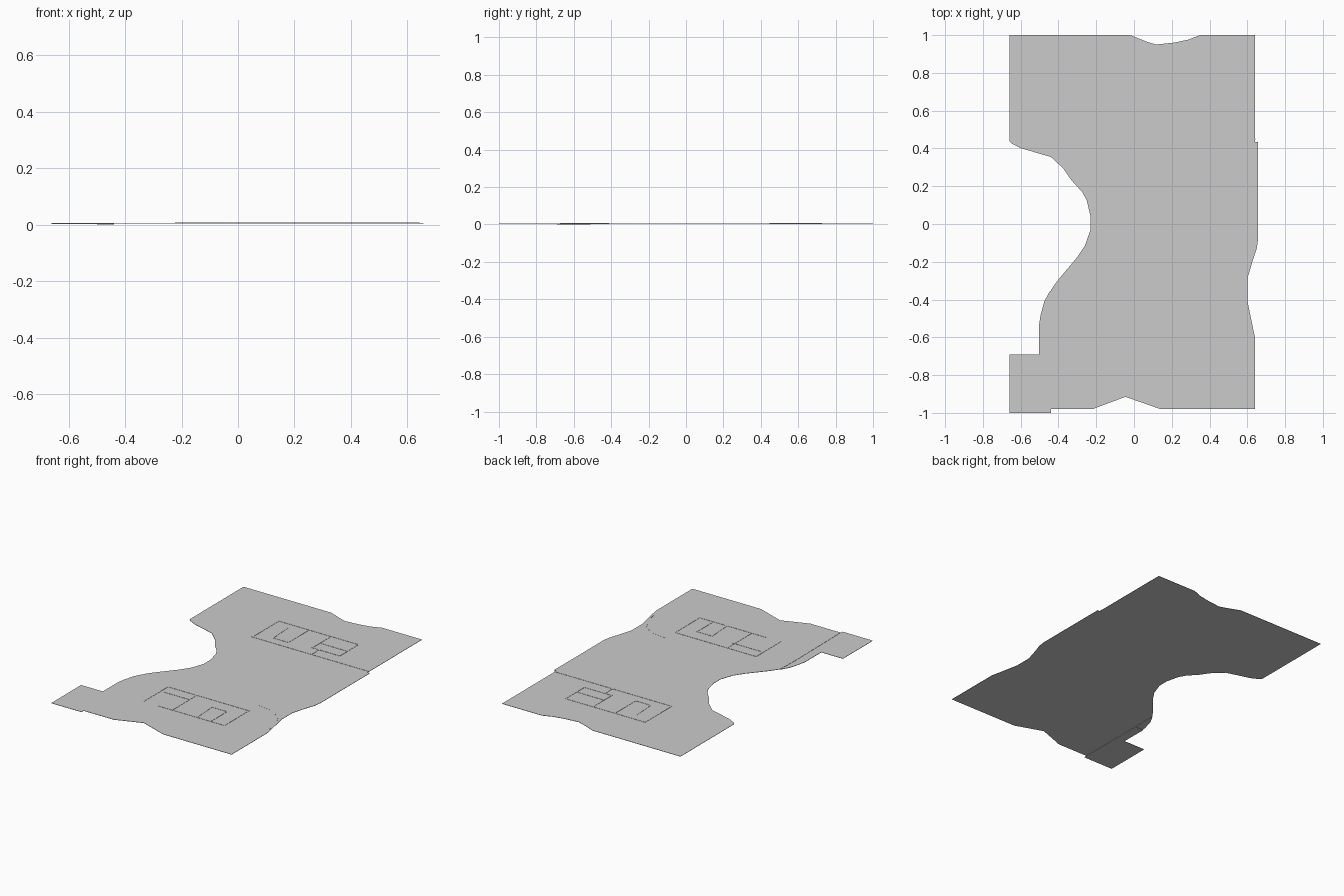
import bpy, bmesh
from mathutils import Vector


def sheet(name, pts, z0, z1):
    """Thin flat plate extruded from a plan outline."""
    bm = bmesh.new()
    f = bm.faces.new([bm.verts.new((x, y, z0)) for x, y in pts])
    r = bmesh.ops.extrude_face_region(bm, geom=[f])
    for v in r["geom"]:
        if isinstance(v, bmesh.types.BMVert):
            v.co.z = z1
    bmesh.ops.recalc_face_normals(bm, faces=bm.faces)
    me = bpy.data.meshes.new(name)
    bm.to_mesh(me)
    bm.free()
    ob = bpy.data.objects.new(name, me)
    bpy.context.collection.objects.link(ob)
    return ob


def ridges(name, paths, z0=0.0055, z1=0.007, w=0.003):
    """Fine raised lines following plan polylines."""
    bm = bmesh.new()
    for path in paths:
        for a, b in zip(path, path[1:]):
            a, b = Vector(a), Vector(b)
            d = (b - a).normalized() * w
            n = Vector((-d.y, d.x))
            a, b = a - d, b + d
            quad = [a - n, b - n, b + n, a + n]
            lo = [bm.verts.new((p.x, p.y, z0)) for p in quad]
            hi = [bm.verts.new((p.x, p.y, z1)) for p in quad]
            bm.faces.new(hi)
            for i in range(4):
                j = (i + 1) % 4
                bm.faces.new((lo[i], lo[j], hi[j], hi[i]))
    me = bpy.data.meshes.new(name)
    bm.to_mesh(me)
    bm.free()
    bpy.context.collection.objects.link(bpy.data.objects.new(name, me))


# main floor sheet with the wavy west bay and notched ends
sheet("main_floor", [
    (-0.44, -0.98), (-0.22, -0.98), (-0.045, -0.915), (0.14, -0.98),
    (0.64, -0.98), (0.64, -0.60), (0.60, -0.405), (0.60, -0.29),
    (0.625, -0.205), (0.65, -0.13), (0.657, -0.08), (0.657, 0.435),
    (0.64, 0.435), (0.64, 1.0), (0.35, 1.0), (0.285, 0.975), (0.21, 0.96),
    (0.115, 0.95), (0.06, 0.968), (-0.02, 1.0), (-0.66, 1.0),
    (-0.66, 0.44), (-0.645, 0.425), (-0.595, 0.40), (-0.44, 0.355),
    (-0.375, 0.295), (-0.33, 0.23), (-0.275, 0.17), (-0.25, 0.125),
    (-0.23, 0.04), (-0.23, -0.03), (-0.26, -0.115), (-0.30, -0.175),
    (-0.405, -0.30), (-0.44, -0.35), (-0.445, -0.50),
], 0.0035, 0.0055)

# lower sheet along the south-west corner
sheet("corner_floor", [
    (-0.66, -1.0), (-0.44, -1.0), (-0.44, -0.355), (-0.445, -0.355),
    (-0.475, -0.41), (-0.495, -0.485), (-0.502, -0.53),
    (-0.502, -0.69), (-0.66, -0.69),
], 0.002, 0.004)

# small pad under the corner
sheet("under_pad", [(-0.50, -0.69), (-0.44, -0.69), (-0.44, -0.51), (-0.50, -0.51)], 0.0, 0.002)

# north floor plan lines
ridges("north_room_lines", [
    [(0.64, 0.45), (-0.21, 0.45), (-0.21, 0.725), (0.37, 0.725)],
    [(-0.11, 0.67), (-0.10, 0.51), (0.01, 0.51), (0.01, 0.725)],
    [(0.17, 0.725), (0.17, 0.53), (0.37, 0.53), (0.37, 0.725)],
    [(0.17, 0.61), (0.37, 0.61)],
    [(0.22, 0.53), (0.22, 0.45)],
])

# south floor plan lines
ridges("south_room_lines", [
    [(-0.22, -0.67), (-0.22, -0.415), (0.37, -0.415), (0.37, -0.67), (-0.11, -0.67)],
    [(-0.20, -0.49), (0.0, -0.49)],
    [(-0.01, -0.67), (-0.01, -0.415)],
    [(0.17, -0.67), (0.16, -0.50), (0.27, -0.50), (0.27, -0.66)],
])

# curved seam at the south-east
ridges("east_seam", [[(0.38, -0.32), (0.48, -0.335), (0.556, -0.38), (0.60, -0.46), (0.62, -0.56)]],
       0.0055, 0.006)
